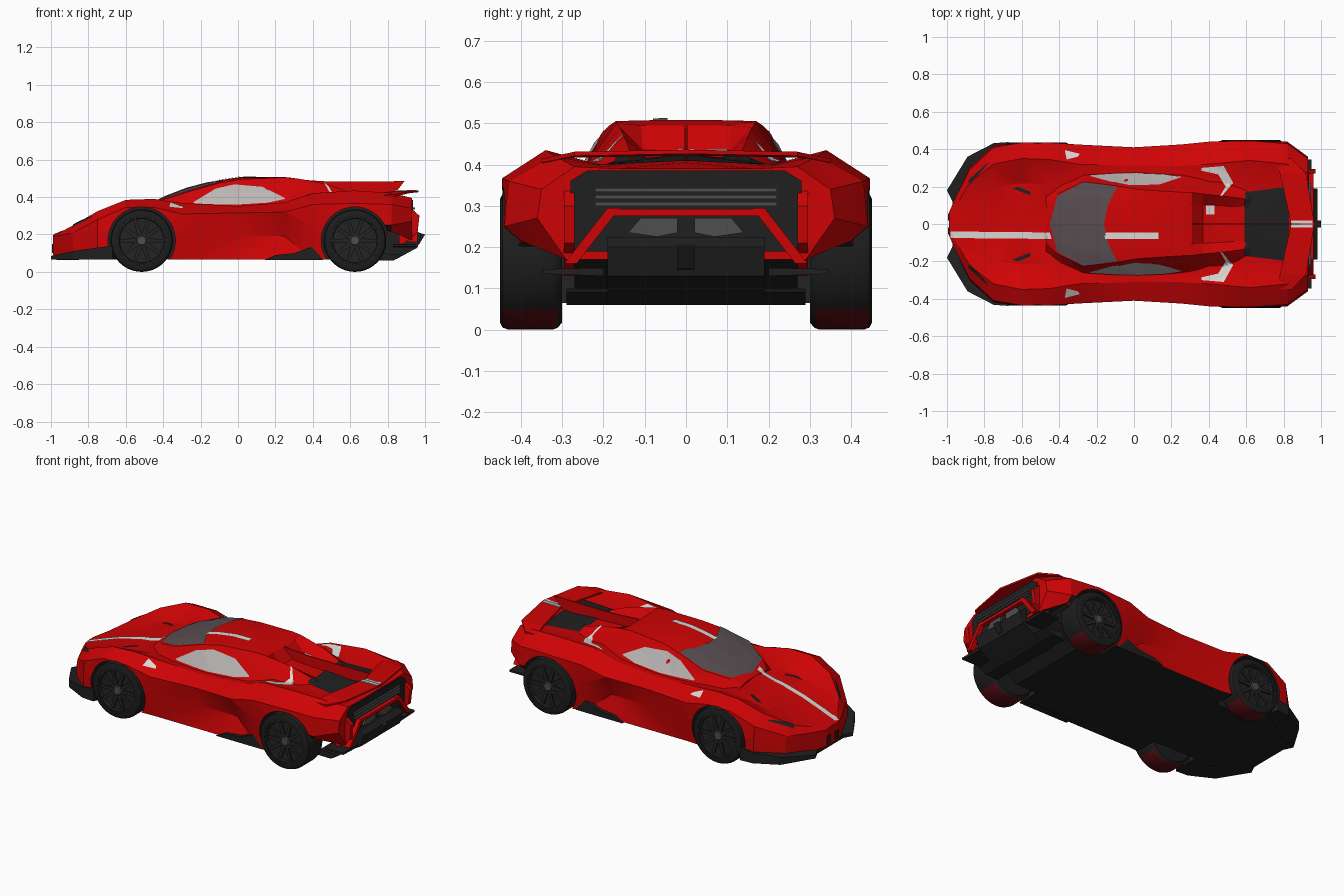
import bpy, bmesh, math
from mathutils import Vector, Matrix
from mathutils.bvhtree import BVHTree

if "Cube" in bpy.data.objects:
    bpy.data.objects.remove(bpy.data.objects["Cube"])


def mat(name, r, g, b):
    m = bpy.data.materials.new(name)
    m.diffuse_color = (r, g, b, 1)
    m.use_nodes = True
    m.node_tree.nodes["Principled BSDF"].inputs["Base Color"].default_value = m.diffuse_color
    return m


RED = mat("body_red", 0.62, 0.001, 0.0015)
BLACK = mat("trim_black", 0.014, 0.014, 0.014)
TYRE = mat("tyre_black", 0.012, 0.012, 0.012)
RIM = mat("rim_grey", 0.017, 0.017, 0.018)
HUB = mat("hub_grey", 0.08, 0.078, 0.078)
GLASS = mat("windshield_grey", 0.1, 0.075, 0.083)
WINDOW = mat("window_grey", 0.5, 0.47, 0.46)
WHITE = mat("stripe_white", 0.7, 0.69, 0.66)
TREAD = mat("tread_dark_red", 0.1, 0.004, 0.006)


def add(name, verts, faces, *mats, smooth=None):
    me = bpy.data.meshes.new(name)
    me.from_pydata([tuple(v) for v in verts], [], faces)
    bm = bmesh.new()
    bm.from_mesh(me)
    bmesh.ops.recalc_face_normals(bm, faces=bm.faces)
    bm.to_mesh(me)
    bm.free()
    for m in mats:
        me.materials.append(m)
    if smooth:
        me.shade_smooth()
        me.set_sharp_from_angle(angle=math.radians(smooth))
    ob = bpy.data.objects.new(name, me)
    bpy.context.collection.objects.link(ob)
    return ob


def loft(name, rings, *mats, **kw):
    n = len(rings[0])
    verts = [p for r in rings for p in r]
    faces = [(i * n + j, i * n + (j + 1) % n, (i + 1) * n + (j + 1) % n, (i + 1) * n + j)
             for i in range(len(rings) - 1) for j in range(n)]
    faces += [tuple(range(n)), tuple(range(len(verts) - n, len(verts)))]
    return add(name, verts, faces, *mats, **kw)


def section(x, half):
    """Ring at x from a half outline running from centre top to centre bottom."""
    full = half + [(-y, z) for y, z in half[-2:0:-1]]
    return [(x, y, z) for y, z in full]


def side_plate(name, pts, y0, y1, m):
    return loft(name, [[(x, y, z) for x, z in pts] for y in (y0, y1)], m)


def rear_plate(name, pts, x0, x1, m):
    return loft(name, [[(x, y, z) for y, z in pts] for x in (x0, x1)], m)


def box(name, x0, x1, y0, y1, z0, z1, m):
    return side_plate(name, [(x0, z0), (x1, z0), (x1, z1), (x0, z1)], y0, y1, m)


# Lower body: x, centre z, valley z, crest y z, shoulder y z, waist y z, sill y z
BODY = [
    (-.99, .197, .197, .04, .195, .06, .19, .06, .165, .06, .09),
    (-.95, .215, .210, .10, .212, .15, .195, .15, .165, .15, .08),
    (-.88, .240, .235, .22, .250, .29, .21, .30, .17, .30, .07),
    (-.75, .285, .280, .32, .325, .41, .28, .42, .20, .42, .07),
    (-.60, .325, .315, .35, .385, .435, .345, .44, .22, .43, .07),
    (-.45, .365, .335, .345, .39, .435, .345, .435, .22, .42, .07),
    (-.30, .370, .345, .32, .368, .425, .31, .42, .20, .40, .065),
    (.00, .370, .350, .31, .352, .41, .315, .385, .20, .40, .065),
    (.25, .400, .360, .31, .372, .425, .32, .36, .19, .40, .065),
    (.40, .430, .400, .32, .420, .44, .36, .43, .24, .405, .065),
    (.62, .420, .400, .34, .435, .445, .367, .45, .25, .44, .065),
    (.82, .405, .395, .32, .422, .43, .36, .44, .25, .40, .215),
    (.93, .390, .390, .27, .395, .35, .34, .36, .27, .29, .17),
]
body = loft("body", [section(x, [(0, c), (.62 * fy, v), (fy, fz), (sy, sz), (my, mz), (by, bz), (0, bz)])
                     for x, c, v, fy, fz, sy, sz, my, mz, by, bz in BODY], RED, BLACK)
bm = bmesh.new()
bm.from_mesh(body.data)
bmesh.ops.triangulate(bm, faces=bm.faces)
bm.to_mesh(body.data)
bm.free()

# Cabin with rear buttresses: x, centre z, roof edge y z, belt y z, base y
CABIN = [
    (-.47, .360, .10, .355, .14, .345, .16),
    (-.40, .397, .165, .387, .19, .350, .21),
    (-.27, .447, .225, .427, .255, .365, .28),
    (-.10, .490, .205, .475, .265, .360, .285),
    (.02, .508, .185, .495, .27, .358, .29),
    (.25, .508, .17, .505, .255, .380, .28),
    (.31, .495, .168, .500, .25, .385, .28),
    (.37, .435, .16, .490, .24, .392, .26),
    (.48, .420, .15, .468, .22, .405, .25),
    (.62, .405, .13, .418, .18, .395, .20),
]
cabin = loft("cabin", [section(x, [(0, c), (.65 * ry, min(c, .7 * c + .3 * rz)), (ry, rz), (my, mz), (by, .33), (0, .33)])
                       for x, c, ry, rz, my, mz, by in CABIN], RED, smooth=25)


def tree(*obs):
    v, f = [], []
    for o in obs:
        n = len(v)
        v += [p.co.copy() for p in o.data.vertices]
        f += [[n + i for i in p.vertices] for p in o.data.polygons]
    return BVHTree.FromPolygons(v, f)


ALL, CAB = tree(body, cabin), tree(cabin)


def decal(name, a, b, m, axis="z", s=1, on=ALL, n=5, k=10):
    """Thin patch between edges a and b, projected on the car along an axis."""
    def fine(e):
        e = [Vector(p) for p in e]
        return [p.lerp(q, t / n) for p, q in zip(e, e[1:]) for t in range(n)] + [e[-1]]
    verts, cols = [], k + 1
    for p, q in zip(fine(a), fine(b)):
        for t in range(cols):
            u, w = p.lerp(q, t / k)
            if axis == "z":
                o, d = Vector((u, w * s, 2)), Vector((0, 0, -1))
            elif axis == "y":
                o, d = Vector((u, 2 * s, w)), Vector((0, -s, 0))
            else:
                o, d = Vector((-2, u * s, w)), Vector((1, 0, 0))
            hit = on.ray_cast(o, d)[0]
            if hit is None:
                hit = on.find_nearest(o + d * 1.7)[0]
            verts.append(hit - d * .005)
    rows = len(verts) // cols
    faces = [(i * cols + j, i * cols + j + 1, (i + 1) * cols + j + 1, (i + 1) * cols + j)
             for i in range(rows - 1) for j in range(k)]
    ob = add(name, verts, faces, m)
    # face the patch outwards
    if sum(p.normal.dot(-d) for p in ob.data.polygons) < 0:
        ob.data.flip_normals()
    return ob


# Glass, stripes and deck panel
decal("windshield", [(-.27, -.225), (-.41, -.15), (-.45, 0), (-.41, .15), (-.27, .225)],
      [(-.09, -.2), (-.14, -.1), (-.16, 0), (-.14, .1), (-.09, .2)], GLASS)
decal("hood_stripe", [(-.98, -.04), (-.45, -.045)], [(-.98, -.075), (-.44, -.08)], WHITE, n=30, k=3)
decal("roof_stripe", [(-.16, -.045), (.13, -.045)], [(-.155, -.08), (.13, -.08)], WHITE, n=12, k=3)
decal("deck_plate", [(.385, .05), (.43, .05)], [(.385, .1), (.43, .1)], WHITE)
decal("engine_panel", [(.59, -.17), (.83, -.2)], [(.59, .17), (.83, .2)], BLACK, n=14, k=16)
for s in (1, -1):
    decal("side_window", [(-.24, .372), (-.12, .445), (-.02, .468), (.13, .455), (.25, .395)],
          [(-.23, .366), (-.12, .361), (-.02, .359), (.16, .37), (.25, .39)], WINDOW, "y", s, CAB)
    decal("fender_patch", [(-.37, .395), (-.29, .375)], [(-.36, .345), (-.3, .36)], WHITE, s=s)
    decal("rear_swoosh", [(.36, .30), (.48, .31), (.53, .22), (.47, .15)],
          [(.36, .285), (.45, .265), (.49, .2), (.46, .15)], WHITE, s=s)
    decal("hood_vent", [(-.65, .19), (-.56, .155)], [(-.62, .2), (-.55, .17)], BLACK, s=s)
    decal("headlight_slit", [(-.89, .23), (-.78, .33)], [(-.875, .215), (-.79, .31)], BLACK, s=s)

# Wheel arches cut from the body
WHEELS = [(-.515, .436), (.625, .45)]
R = .167
cutters = []
for x, _ in WHEELS:
    for s in (1, -1):
        ring = [(x + .18 * math.cos(t * math.pi / 24), R + .18 * math.sin(t * math.pi / 24)) for t in range(48)]
        c = side_plate("arch_cutter", ring, s * .27, s * .6, BLACK)
        c.hide_render = True
        cutters.append(c)
        mod = body.modifiers.new("arch", "BOOLEAN")
        mod.operation, mod.solver, mod.object = "DIFFERENCE", "EXACT", c
cut = bpy.data.meshes.new_from_object(body.evaluated_get(bpy.context.evaluated_depsgraph_get()))
body.modifiers.clear()
body.data = cut
for c in cutters:
    bpy.data.objects.remove(c)
cut.materials.clear()
cut.materials.append(RED)
cut.materials.append(BLACK)
for p in cut.polygons:
    c = p.center
    well = any(math.hypot(c.x - x, c.z - R) < .1805 for x, _ in WHEELS) and .26 < abs(c.y) and (
        abs(p.normal.y) < .05 or abs(abs(c.y) - .27) < .004)
    p.material_index = int(well or p.normal.z < -.7)
cut.shade_smooth()
cut.set_sharp_from_angle(angle=math.radians(20))


# Wheels
def lathe(name, profile, x, s, *mats, seg=40, **kw):
    rings = [[(x + r * math.cos(t * math.tau / seg), s * y, R + r * math.sin(t * math.tau / seg))
              for t in range(seg)] for y, r in profile]
    return loft(name, rings, *mats, **kw)


for x, w in WHEELS:
    for s in (1, -1):
        tyre = lathe("tyre", [(.30, .11), (.30, .15), (.312, .163), (.325, R), (w - .02, R), (w - .006, .162),
                              (w, .15), (w, .13), (w - .025, .124)], x, s, TYRE, TREAD, smooth=35)
        for p in tyre.data.polygons:
            p.material_index = int(p.normal.z < -.7)
        lathe("rim_lip", [(w - .02, .118), (w - .002, .121), (w - .002, .131), (w - .02, .131)], x, s, RIM)
        lathe("hub", [(w - .03, .03), (w - .012, .03), (w - .006, .022)], x, s, HUB, seg=20)
        for i in range(10):
            sp = side_plate("spoke", [(.02, -.012), (.12, -.008), (.12, .008), (.02, .012)],
                            s * (w - .027), s * (w - .01), RIM)
            sp.data.transform(Matrix.Translation((x, 0, R)) @ Matrix.Rotation(i * math.tau / 10, 4, "Y"))

# Front splitter, sills and rear corners
for s in (1, -1):
    loft("front_splitter", [[(x, s * y, .065), (x, s * y, z), (x + .03, s * (y - d), z), (x + .03, s * (y - d), .065)]
                            for x, y, z, d in [(-1, .18, .085, .06), (-.89, .36, .11, .12),
                                               (-.75, .432, .13, .1), (-.67, .438, .14, .08)]], BLACK)
    rear_plate("nose_intake", [(s * .02, .1), (s * .055, .1), (s * .055, .15), (s * .02, .15)], -.994, -.98, BLACK)
    side_plate("side_sill", [(.14, .063), (.2, .09), (.3, .1), (.42, .145), (.455, .063)], s * .37, s * .414, BLACK)
    side_plate("rear_corner", [(.86, .3), (.92, .345), (.97, .3), (.96, .21), (.86, .13)], s * .27, s * .295, RED)
    rear_plate("rear_strut", [(s * .16, .295), (s * .19, .295), (s * .295, .16), (s * .265, .16)], .91, .96, RED)
    rear_plate("rear_winglet", [(s * .2, .13), (s * .345, .135), (s * .345, .147), (s * .2, .15)], .83, .95, BLACK)
box("splitter_blade", -.97, -.85, -.2, .2, .063, .08, BLACK)

# Tail: recess, frame bar, louvers, diffuser, wing and fin
rear_plate("rear_recess", [(-.28, .19), (.28, .19), (.28, .36), (.24, .385), (-.24, .385), (-.28, .36)], .925, .935, BLACK)
box("rear_bar", .91, .96, -.18, .18, .275, .292, RED)
for s in (1, -1):
    rear_plate("rear_vent", [(s * .02, .235), (s * .07, .225), (s * .14, .235), (s * .11, .27), (s * .02, .27)],
               .93, .945, HUB)
for z in (.3, .317, .334):
    box("rear_louver", .92, .945, -.22, .22, z, z + .009, HUB)
side_plate("diffuser", [(.76, .063), (.85, .07), (.96, .13), (.98, .2), (.95, .225), (.76, .22)], -.19, .19, BLACK)
side_plate("diffuser_blade", [(.9, .1), (.97, .15), (1, .2), (.95, .215)], -.02, .02, BLACK)
side_plate("diffuser_floor", [(.74, .06), (.83, .06), (.88, .09), (.76, .1)], -.29, .29, BLACK)
loft("rear_wing", [[(a, y, z), (b, y, z + .004), (b, y, z + .014), (a, y, z + .01)]
                   for y, a, b, z in [(-.35, .76, .84, .4), (-.27, .78, .92, .417), (0, .84, .965, .422),
                                      (.27, .78, .92, .417), (.35, .76, .84, .4)]], RED)
for s in (1, -1):
    box("wing_stripe", .84, .955, s * .003, s * .02, .43, .438, WHITE)
side_plate("centre_fin", [(.3, .495), (.5, .482), (.89, .485), (.84, .42), (.6, .4), (.35, .43)], -.004, .004, RED)
